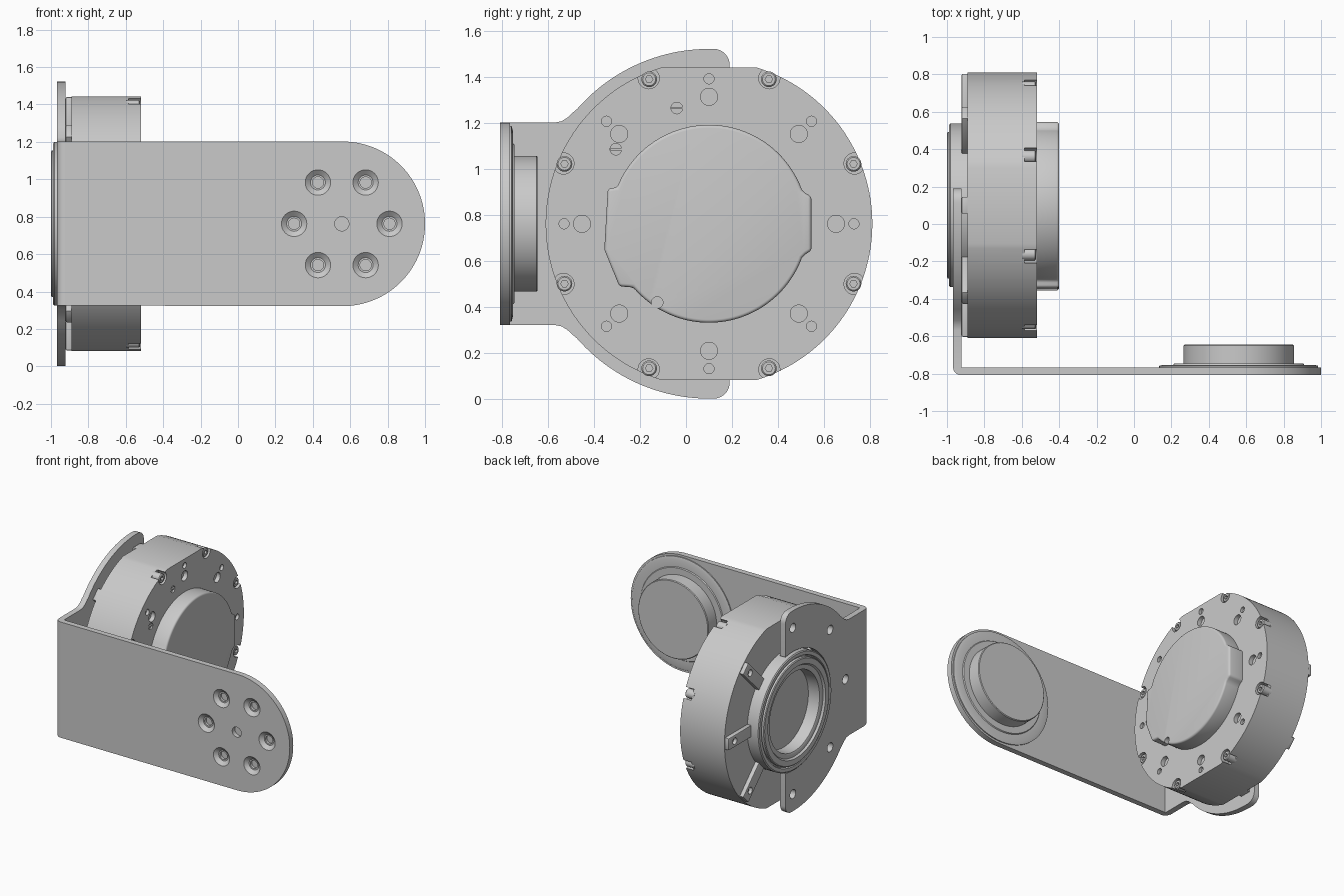
import bpy, bmesh
from math import sin, cos, pi, radians

if "Cube" in bpy.data.objects:
    bpy.data.objects.remove(bpy.data.objects["Cube"])

COLOUR = (0.59, 0.59, 0.59, 1)
grey = bpy.data.materials.new("machined_grey")
grey.use_nodes = True
grey.diffuse_color = COLOUR
grey.node_tree.nodes["Principled BSDF"].inputs["Base Color"].default_value = COLOUR

CY, CZ = 0.10, 0.762      # motor axis, runs along x
AX = 0.56                 # arm pivot, runs along y
MAP = {"x": lambda u, v, w: (w, u, v),
       "y": lambda u, v, w: (u, w, v),
       "z": lambda u, v, w: (u, v, w)}


def finish(bm, name):
    bmesh.ops.recalc_face_normals(bm, faces=bm.faces)
    mesh = bpy.data.meshes.new(name)
    bm.to_mesh(mesh)
    bm.free()
    mesh.materials.append(grey)
    ob = bpy.data.objects.new(name, mesh)
    bpy.context.collection.objects.link(ob)
    return ob


def prism(name, outline, lo, hi, axis="x"):
    bm = bmesh.new()
    a, b = [[bm.verts.new(MAP[axis](u, v, w)) for u, v in outline] for w in (lo, hi)]
    bm.faces.new(a)
    bm.faces.new(b)
    for i in range(len(a)):
        j = (i + 1) % len(a)
        bm.faces.new((a[i], a[j], b[j], b[i]))
    return finish(bm, name)


def lathe(name, profile, centre, axis="x", n=96):
    """Revolve (position along axis, radius) pairs into a capped solid."""
    bm = bmesh.new()
    rings = []
    for w, r in profile:
        rings.append([bm.verts.new(MAP[axis](u, v, w)) for u, v in arc(*centre, r, 0, 2 * pi, n)[:-1]])
    for a, b in zip(rings, rings[1:]):
        for i in range(n):
            j = (i + 1) % n
            bm.faces.new((a[i], a[j], b[j], b[i]))
    bm.faces.new(rings[0])
    bm.faces.new(rings[-1])
    return finish(bm, name)


def arc(cu, cv, r, a0, a1, n=48):
    angles = [a0 + (a1 - a0) * i / n for i in range(n + 1)]
    return [(cu + r * cos(a), cv + r * sin(a)) for a in angles]


def arc_deg(cu, cv, r, a0, a1, n=48):
    return arc(cu, cv, r, radians(a0), radians(a1), n)


def polar(r, deg, centre=(CY, CZ)):
    return centre[0] + r * cos(radians(deg)), centre[1] + r * sin(radians(deg))


def apply_mods(ob):
    bpy.context.view_layer.update()
    dg = bpy.context.evaluated_depsgraph_get()
    mesh = bpy.data.meshes.new_from_object(ob.evaluated_get(dg))
    ob.modifiers.clear()
    ob.data = mesh


def cut(ob, cutters):
    """Subtract a list of separate cutters, then delete them."""
    bm = bmesh.new()
    for c in cutters:
        bm.from_mesh(c.data)
        bpy.data.objects.remove(c)
    tool = finish(bm, "cutter")
    tool.hide_render = True
    mod = ob.modifiers.new("cut", "BOOLEAN")
    mod.operation, mod.solver, mod.object = "DIFFERENCE", "EXACT", tool
    apply_mods(ob)
    bpy.data.objects.remove(tool)


def hole(centre, r, lo, hi, axis="x"):
    return lathe("cutter", [(lo, r), (hi, r)], centre, axis, 32)


def bevel(ob, width, segments=3):
    mod = ob.modifiers.new("bevel", "BEVEL")
    mod.width, mod.segments, mod.limit_method = width, segments, "ANGLE"
    mod.angle_limit = radians(40)
    apply_mods(ob)


# Bracket arm: long front plate with a round end and countersunk holes
arm = prism("bracket_arm", [(-0.925, 0.325), *arc_deg(AX, CZ, 0.44, -90, 90, 64), (-0.925, 1.202)],
            -0.808, -0.766, "y")
cutters = [hole((AX - 0.005, CZ), 0.038, -0.82, -0.775, "y")]
for k in range(6):
    c = polar(0.255, 60 * k, (AX - 0.005, CZ))
    cutters.append(lathe("cutter", [(-0.82, 0.068), (-0.808, 0.068), (-0.785, 0.04),
                                    (-0.785, 0.03), (-0.76, 0.03)], c, "y", 32))
cut(arm, cutters)

# Rounded bend joining the arm to the side plate
prism("bracket_bend", [(-0.925, -0.766), *arc_deg(-0.925, -0.766, 0.042, 180, 270, 10)], 0.325, 1.202, "z")

# Side plate: neck flaring into a C that surrounds the motor hub
upper = [(-0.766, 0.44), (-0.57, 0.44), (-0.54, 0.446), (-0.515, 0.462), (-0.49, 0.485)]
upper += arc_deg(CY, 0, 0.76, 139, 90, 24) + arc_deg(0.12, 0.69, 0.07, 90, 0, 8)
inner = arc_deg(CY, CZ, 0.45, 78.5, 281.5, 72)
outline = [(y, CZ + z) for y, z in upper] + inner + [(y, CZ - z) for y, z in reversed(upper)]
side = prism("bracket_side_plate", outline, -0.967, -0.923)
cut(side, [hole(polar(0.63, a), 0.034, -1, -0.9) for a in range(90, 271, 45)])

# Pivot disc and boss on the inner side of the arm
lathe("arm_pivot_boss", [(-0.766, 0.425), (-0.758, 0.425), (-0.753, 0.405), (-0.753, 0.35),
                         (-0.746, 0.345), (-0.746, 0.295), (-0.65, 0.295), (-0.645, 0.29)], (AX, CZ), "y")

# Motor housing: drum with flats at top and bottom
flat = 73.3
drum = arc_deg(CY, CZ, 0.71, -flat, flat, 64) + arc_deg(CY, CZ, 0.71, 180 - flat, 180 + flat, 64)
housing = prism("motor_housing", drum, -0.89, -0.518)
eighths = range(0, 360, 45)
slots = [(-0.04, 1.265), (-0.305, 1.086)]
cut(housing, [hole(polar(0.685, a + 22.5), 0.046, -0.585, -0.5) for a in eighths])
cut(housing, [hole(polar(0.552, a), 0.037, -0.55, -0.5) for a in eighths])
cut(housing, [hole(polar(0.63, a), 0.022, -0.54, -0.5) for a in eighths])
cut(housing, [hole(c, 0.025, -0.53, -0.5) for c in slots])

# Slotted plugs on the face
for y, z in slots:
    prism("plug_bar", [(y - 0.024, z - 0.005), (y + 0.024, z - 0.005),
                       (y + 0.024, z + 0.005), (y - 0.024, z + 0.005)], -0.532, -0.519)

# Rim screws with hex sockets
for a in eighths:
    c = polar(0.68, a + 22.5)
    screw = lathe("rim_screw", [(-0.6, 0.034), (-0.53, 0.034), (-0.524, 0.028)], c, "x", 24)
    cut(screw, [lathe("cutter", [(-0.545, 0.016), (-0.5, 0.016)], c, "x", 6)])

# Radial ribs with threaded holes on the rear face
for a in eighths:
    reach = 0.677 if a in (90, 270) else 0.703
    corners = []
    for r, s in ((0.4, -1), (reach, -1), (reach, 1), (0.4, 1)):
        y, z = polar(r, a)
        corners.append((y - s * 0.045 * sin(radians(a)), z + s * 0.045 * cos(radians(a))))
    rib = prism("rear_rib", corners, -0.921, -0.88)
    bevel(rib, 0.006, 2)
    cut(rib, [hole(polar(0.63, a), 0.025, -1, -0.895)])

# Rear hub: stepped ring with a deep bore
lathe("rear_hub", [(-0.88, 0.438), (-0.982, 0.438), (-0.988, 0.43), (-0.988, 0.405), (-0.975, 0.4),
                   (-0.975, 0.392), (-0.995, 0.392), (-1.0, 0.385), (-1.0, 0.345), (-0.985, 0.335),
                   (-0.985, 0.31), (-0.98, 0.3), (-0.89, 0.295)], (CY, CZ))

# Front cover: round cap with a squared lug on each side
cap = arc_deg(CY, CZ, 0.43, 20, 153, 64)
cap += [(-0.30, 0.92), (-0.34, 0.915), (-0.355, 0.65), (-0.29, 0.49), (-0.25, 0.487)]
cap += arc_deg(CY, CZ, 0.43, 220, 340, 64)
cap += [(0.52, 0.63), (0.545, 0.645), (0.545, 0.88), (0.52, 0.895)]
cover = prism("front_cover", cap, -0.56, -0.40)
bevel(cover, 0.022, 4)
cut(cover, [hole((-0.125, 0.42), 0.025, -0.515, -0.3)])

# Smooth the curved walls, keep machined edges crisp
bpy.ops.object.select_all(action="DESELECT")
for ob in bpy.context.scene.objects:
    if ob.type == "MESH":
        ob.select_set(True)
        bpy.context.view_layer.objects.active = ob
bpy.ops.object.shade_smooth_by_angle(angle=radians(30))
